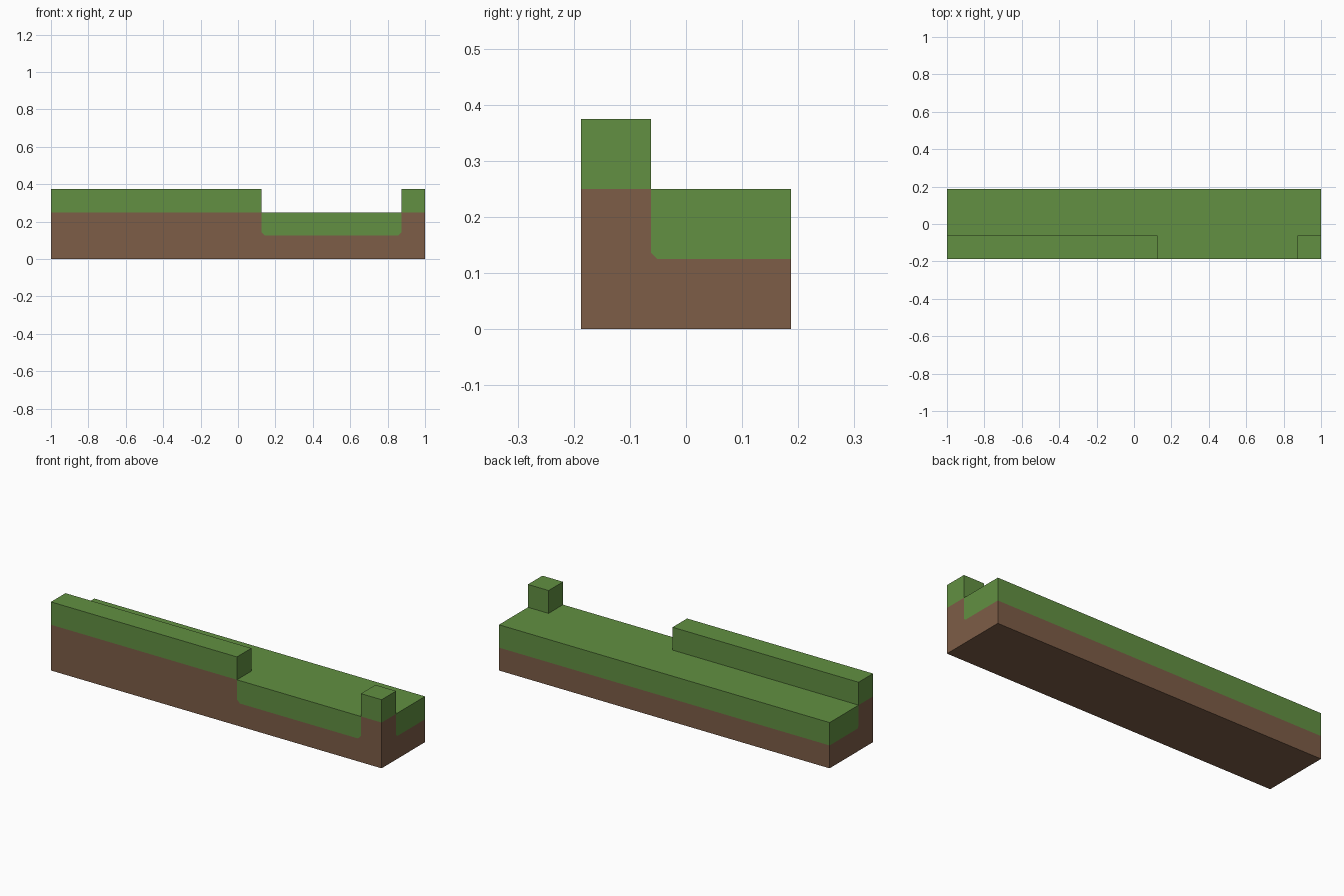
import bpy
import bmesh
from mathutils import Vector

cube = bpy.data.objects.get("Cube")
if cube:
    bpy.data.objects.remove(cube, do_unlink=True)


def material(name, rgb):
    mat = bpy.data.materials.new(name)
    mat.use_nodes = True
    mat.diffuse_color = (*rgb, 1)
    mat.node_tree.nodes["Principled BSDF"].inputs["Base Color"].default_value = (*rgb, 1)
    return mat


# Everything is laid out on a one-eighth block grid
U = 0.125
HALF_Y = 1.5 * U
RIDGE_Y = -0.5 * U          # back edge of the raised ridge
GAP = (U, 7 * U)            # opening in the ridge
SOIL, TURF = 0, 1


def cut(bm, faces, point, normal):
    edges = {e for f in faces for e in f.edges}
    verts = {v for f in faces for v in f.verts}
    bmesh.ops.bisect_plane(bm, geom=[*verts, *edges, *faces],
                           plane_co=point, plane_no=normal, dist=1e-5)


def on_ridge(c):
    return c.y < RIDGE_Y and not GAP[0] < c.x < GAP[1]


bm = bmesh.new()

# Ground slab, split along the ridge, the gap and the turf line
bmesh.ops.create_cube(bm, size=1)
for v in bm.verts:
    v.co = Vector((v.co.x * 2, v.co.y * 2 * HALF_Y, (v.co.z + 0.5) * 2 * U))
for point, normal in (((GAP[0], 0, 0), (1, 0, 0)), ((GAP[1], 0, 0), (1, 0, 0)),
                      ((0, RIDGE_Y, 0), (0, 1, 0)), ((0, 0, U), (0, 0, 1))):
    cut(bm, bm.faces[:], point, normal)
bm.normal_update()

# Raised ridge on both sides of the gap
tops = [f for f in bm.faces if f.normal.z > 0.9 and on_ridge(f.calc_center_median())]
result = bmesh.ops.extrude_face_region(bm, geom=tops)
raised = [g for g in result["geom"] if isinstance(g, bmesh.types.BMVert)]
bmesh.ops.translate(bm, verts=raised, vec=(0, 0, U))
bmesh.ops.delete(bm, geom=[f for f in tops if f.is_valid], context="FACES_ONLY")
bmesh.ops.recalc_face_normals(bm, faces=bm.faces[:])


# Clipped lower corners of the turf where it meets the ridge soil
def clip_corner(point, inward, size, wall):
    def in_wall(f):
        c = f.calc_center_median()
        return (f.normal.dot(wall) > 0.9 and U < c.z < 2 * U
                and not on_ridge(c))
    corner = Vector(point)
    cut(bm, [f for f in bm.faces if in_wall(f)],
        corner + inward * size, inward + Vector((0, 0, 1)))


X, Y = Vector((1, 0, 0)), Vector((0, 1, 0))
clip_corner((GAP[0], -HALF_Y, U), X, 0.018, -Y)
clip_corner((GAP[1], -HALF_Y, U), -X, 0.018, -Y)
for side in (-X, X):
    clip_corner((side.x, RIDGE_Y, U), Y, 0.011, side)

# Turf on every top and upper wall, soil underneath
bm.normal_update()
for f in bm.faces:
    c = f.calc_center_median()
    soil_wall = c.z < U or (c.z < 2 * U and on_ridge(c)) or f.calc_area() < 0.001
    f.material_index = SOIL if soil_wall and f.normal.z < 0.9 else TURF

# Merge flat neighbours of one colour
bmesh.ops.dissolve_limit(bm, angle_limit=0.01, verts=bm.verts[:],
                         edges=bm.edges[:], delimit={"MATERIAL"})

mesh = bpy.data.meshes.new("ground_block")
bm.to_mesh(mesh)
bm.free()
mesh.materials.append(material("soil_brown", (0.205, 0.109, 0.063)))
mesh.materials.append(material("turf_green", (0.122, 0.279, 0.054)))
bpy.context.collection.objects.link(bpy.data.objects.new("ground_block", mesh))
